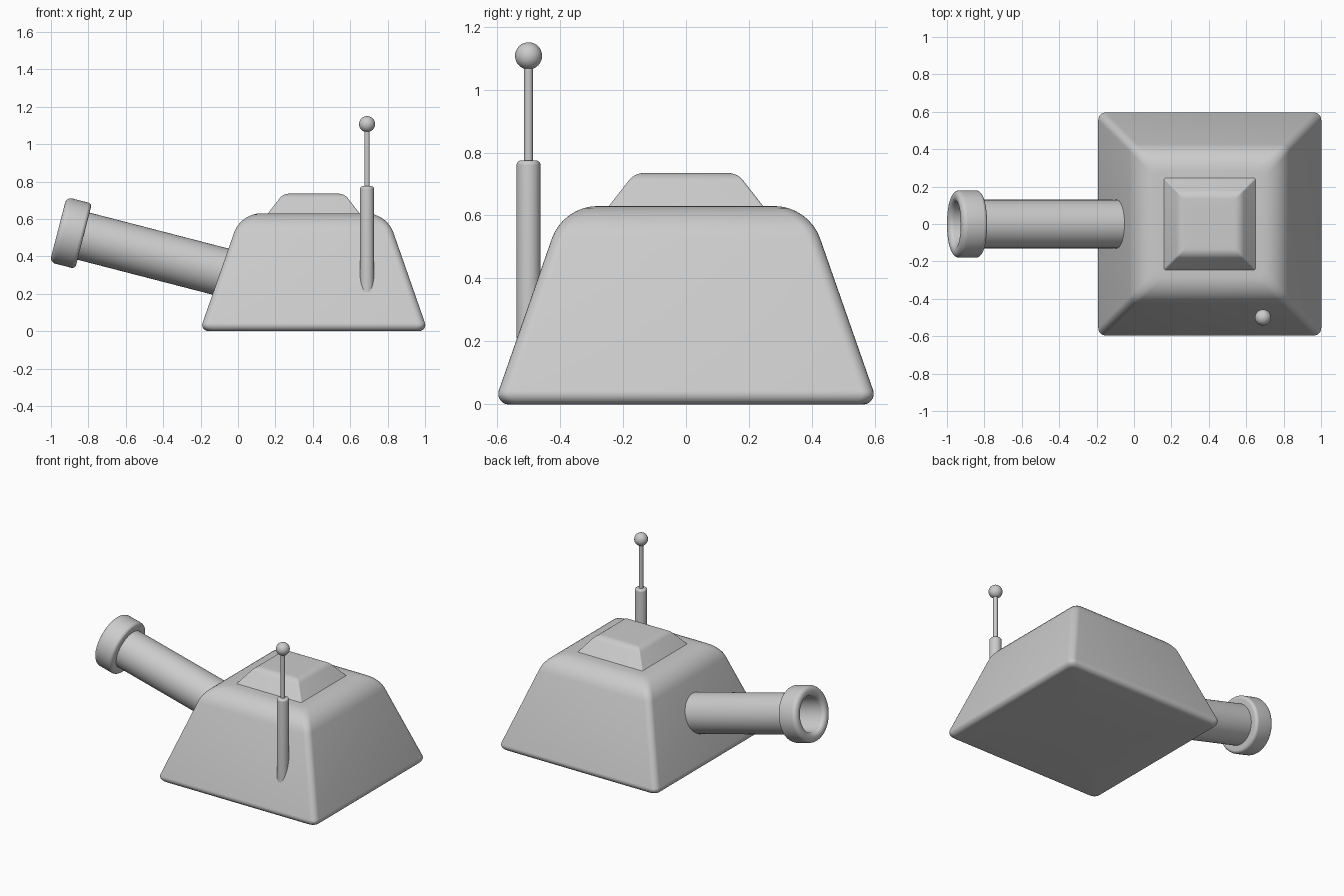
import bpy, bmesh, math
from mathutils import Vector, Matrix

if "Cube" in bpy.data.objects:
    bpy.data.objects.remove(bpy.data.objects["Cube"])


def fillet(points, closed=False):
    """Round profile corners; each point is (a, b, setback)."""
    out = []
    n = len(points)
    for i, (a, b, d) in enumerate(points):
        p = Vector((a, b))
        if d == 0:
            out.append(p)
            continue
        u = (Vector(points[i - 1][:2]) - p).normalized()
        v = (Vector(points[(i + 1) % n][:2]) - p).normalized()
        w = math.sin(u.angle(v) / 2)      # conic weight of a true arc
        p0, p1 = p + u * d, p + v * d
        for k in range(9):
            t = k / 8
            c0, c1, c2 = (1 - t) ** 2, 2 * t * (1 - t) * w, t * t
            out.append((p0 * c0 + p * c1 + p1 * c2) / (c0 + c1 + c2))
    return out


def skin(name, rings, matrix):
    """Join rings of points with quads and cap both ends."""
    bm = bmesh.new()
    loops = [[bm.verts.new(p) for p in r] for r in rings]
    n = len(loops[0])
    for lo, hi in zip(loops, loops[1:]):
        for i in range(n):
            j = (i + 1) % n
            bm.faces.new((lo[i], lo[j], hi[j], hi[i]))
    bm.faces.new(loops[0][::-1])
    bm.faces.new(loops[-1])
    bmesh.ops.recalc_face_normals(bm, faces=bm.faces)
    mesh = bpy.data.meshes.new(name)
    bm.to_mesh(mesh)
    bm.free()
    obj = bpy.data.objects.new(name, mesh)
    bpy.context.collection.objects.link(obj)
    obj.matrix_world = matrix
    smooth(obj)
    return obj


def smooth(obj):
    bpy.ops.object.select_all(action='DESELECT')
    obj.select_set(True)
    bpy.context.view_layer.objects.active = obj
    bpy.ops.object.shade_smooth_by_angle(angle=math.radians(30))


def square_loft(name, profile, radius, location):
    """Stack rounded squares; profile is (half width, z)."""
    rings = []
    for h, z in fillet(profile):
        ring = []
        for q in range(4):
            sx, sy = ((1, 1), (-1, 1), (-1, -1), (1, -1))[q]
            for k in range(7):
                a = math.radians(90 * q + 15 * k)
                ring.append((sx * (h - radius) + radius * math.cos(a),
                             sy * (h - radius) + radius * math.sin(a), z))
        rings.append(ring)
    return skin(name, rings, Matrix.Translation(location))


def lathe(name, profile, matrix, segments=48):
    """Turn a profile of (radius, z) around local z."""
    rings = [[(r * math.cos(math.tau * i / segments),
               r * math.sin(math.tau * i / segments), z)
              for i in range(segments)] for r, z in fillet(profile)]
    return skin(name, rings, matrix)


CX = 0.405

# Tapered body with soft edges
square_loft("body", [(0.1, 0, 0), (0.61, 0, 0.047), (0.39, 0.63, 0.11), (0.1, 0.63, 0)],
            0.04, (CX, 0, 0))

# Raised hatch on the roof
square_loft("roof_hatch", [(0.245, 0.62, 0), (0.245, 0.63, 0), (0.163, 0.735, 0.03), (0.08, 0.735, 0)],
            0.008, (CX, 0, 0))

# Hollow barrel with a thick muzzle ring, tilted up towards -x
tilt = math.radians(14.5)
axis = Vector((math.cos(tilt), 0, -math.sin(tilt)))
barrel_frame = Matrix.Translation((-0.9615, 0, 0.543)) @ axis.to_track_quat('Z', 'Y').to_matrix().to_4x4()
lathe("barrel", [
    (0.116, 0.60, 0), (0.116, 0, 0.028), (0.18, 0, 0.03), (0.18, 0.14, 0.02),
    (0.13, 0.14, 0), (0.13, 1.10, 0)], barrel_frame, 64)

# Antenna: sleeve, rod and ball tip
mast = Matrix.Translation((0.69, -0.5, 0))
lathe("antenna_sleeve", [(0.038, 0.21, 0), (0.038, 0.775, 0.015), (0.01, 0.775, 0)], mast, 32)
lathe("antenna_rod", [(0.014, 0.76, 0), (0.014, 1.09, 0)], mast, 24)
bpy.ops.mesh.primitive_uv_sphere_add(segments=32, ring_count=16, radius=0.043,
                                     location=(0.69, -0.5, 1.107))
ball = bpy.context.object
ball.name = "antenna_ball"
smooth(ball)
